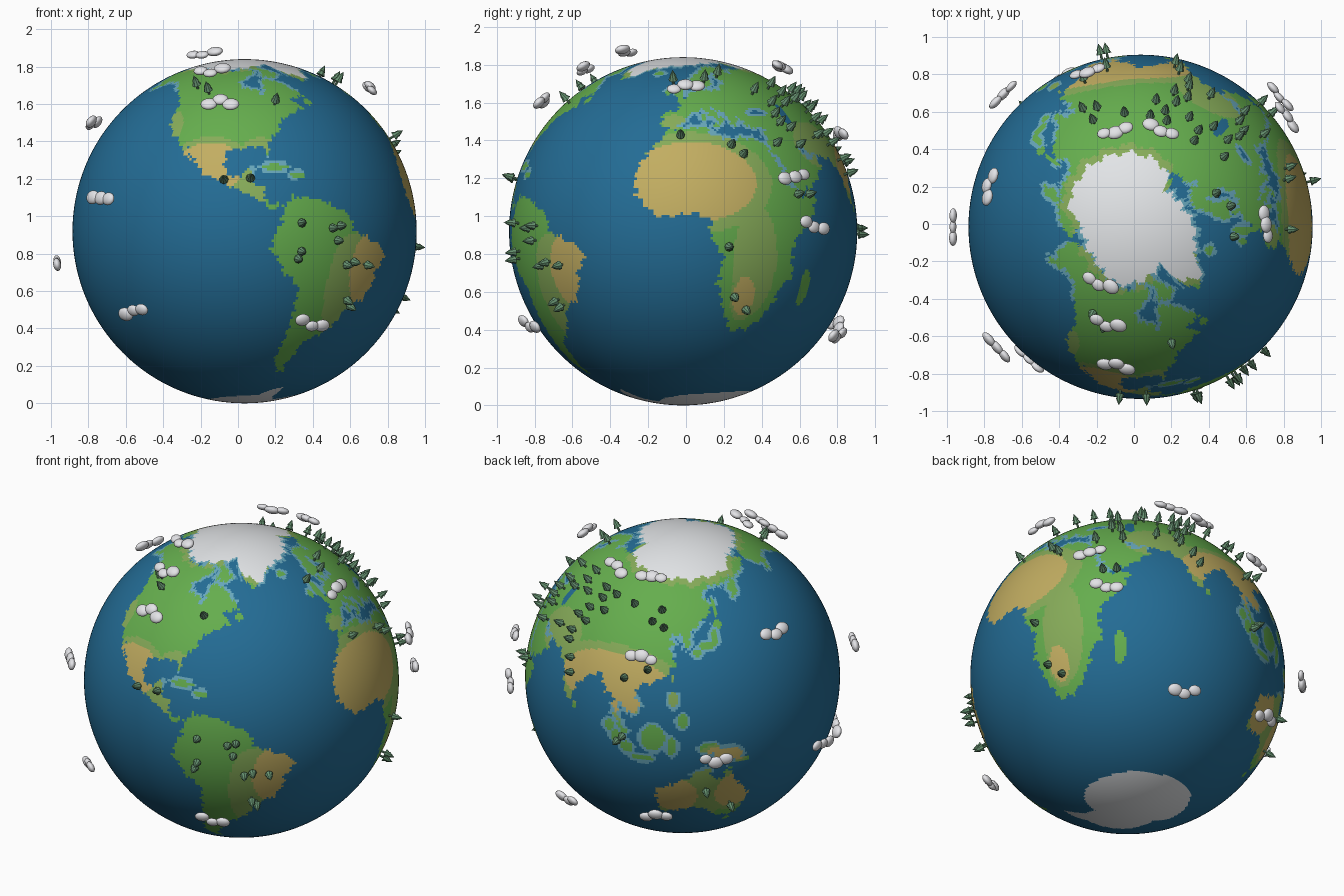
import bpy, bmesh, math, random
from mathutils import Vector, Matrix

random.seed(4)
CENTRE, R = Vector((0.035, -0.015, 0.92)), 0.92


def material(name, rgb):
    m = bpy.data.materials.new(name)
    m.diffuse_color = (*rgb, 1)
    return m


OCEAN, SHALLOW, GREEN, OLIVE, TAN, ICE = range(6)
GLOBE_MATS = [material("ocean blue", (0.017, 0.15, 0.30)),
              material("shallow water", (0.14, 0.39, 0.50)),
              material("grass green", (0.13, 0.42, 0.075)),
              material("dry olive", (0.24, 0.41, 0.10)),
              material("desert tan", (0.54, 0.42, 0.12)),
              material("polar ice", (0.82, 0.84, 0.86))]
TREE_MAT = material("tree green", (0.13, 0.28, 0.16))
CLOUD_MAT = material("cloud white", (0.84, 0.84, 0.87))

# Coarse coast outlines as (lon, lat) profiles
lands = []


def add_land(*c):
    p = list(zip(c[::2], c[1::2]))
    xs, ys = c[::2], c[1::2]
    lands.append((p, min(xs), max(xs), min(ys), max(ys)))


# North and Central America
add_land(-168,66, -156,71, -128,70, -115,68, -95,68, -94,72, -85,69, -82,67, -87,64, -94,60,
         -92,57, -82,55, -80,51, -78,55, -78,62, -70,61, -65,59, -61,56, -56,52, -66,50, -60,46,
         -66,44, -70,42, -74,40, -76,35, -81,31, -80,25, -82,28, -84,30, -90,29, -97,28, -97,22,
         -94,18, -91,19, -90,21, -87,21, -88,16, -83,15, -83,10, -79,9, -77,8, -80,7, -86,11,
         -92,14, -97,16, -105,20, -109,25, -113,31, -110,23, -117,32, -121,35, -124,40,
         -124,48, -130,54, -140,60, -150,60, -158,56, -165,54, -158,58, -165,61)
# Arctic islands and the big northern island
add_land(-62,66, -68,63, -78,64.5, -74,68, -88,72, -125,72, -110,78, -75,82, -80,74)
add_land(-45,60, -54,66, -58,75, -40,83, -18,78, -24,70, -40,65)
# South America
add_land(-77,8, -72,12, -62,10.5, -52,5, -50,0, -44,-2.5, -36,-5.5, -35,-9, -39,-14, -39,-19,
         -42,-23, -48,-26, -53,-33.5, -57,-36.5, -62,-39, -65,-42, -66,-47, -69,-51, -66,-55,
         -71,-54.5, -75,-49, -73,-40, -71.5,-30, -70.5,-18.5, -76,-14, -81,-5.5, -80,-1, -77.5,3)
# Africa
add_land(-6,36, 10,37, 10.5,34, 20,31, 22,33, 32,31, 33.5,28, 37,21, 39,15.5, 43,11.5, 51,12,
         48,4.5, 41,-2, 39,-7, 40.5,-15, 35,-20, 35,-24, 32.5,-27, 30,-31, 26,-34, 19,-34.5,
         15,-27, 12,-17, 13.5,-9, 9,-1, 9.5,4, 4,6.3, -8,4.5, -13,8.5, -17,14, -16.5,20,
         -13,27, -9.5,31)
# Europe
add_land(-9,43, -2,43.5, -1,46, -4,48.5, 2,50.5, 5,53, 8,54, 8,57, 10.5,57, 11,54, 20,54.5,
         24,58, 29,60, 22,61, 25,65, 22,65.5, 17,61.5, 18,59.5, 16,56.5, 13,55.5, 11,59, 6,58,
         5,62, 12,66, 18,70, 27,71, 40,67.5, 34,66.5, 38,64.5, 44,68, 55,68.5, 62,69, 62,36,
         36,36, 31,36.5, 27,37, 26,40, 24,41, 23,38, 22,36.7, 20,40, 19,42, 14,45, 12.5,44.5,
         18,40.5, 16,38, 12,42, 9,44.4, 4,43.4, 3,41.8, 0,39.5, -2,36.8, -5.5,36, -9,37)
# North and east Asia
add_land(60,36, 60,69, 68,69, 75,72, 100,76, 115,73.5, 140,72.5, 160,70, 180,69, 190,66,
         178,62.5, 164,60, 163,56, 157,51, 156,57, 163,61.5, 155,59, 142,59, 136,54.5, 141,52,
         140,48, 132,43, 128,40, 129,36, 126,35, 125,39.5, 121,40, 118,38.5, 122,37, 119,35,
         122,30, 120,26, 115,22.5, 109,21, 100,21, 90,26, 75,33)
# South Asia and Arabia
add_land(45,37, 48,30, 52,27.5, 57,26.5, 62,25, 67,24.5, 70,21, 73,19, 74,14, 77.5,8, 80,13,
         81,16, 87,21, 91,22.5, 94,18, 94,16, 98,16, 98.5,9, 101,3, 104,1.5, 103,5, 100,9,
         100,13, 102,12.5, 105,9, 109,12.5, 106,18, 109,21.5, 110,28, 75,38)
add_land(35,37, 34.5,31, 35,28, 39,21, 43,13, 45,13, 52,16, 59,22.5, 56,26, 51.5,24, 48,30, 46,37)
# Australia
add_land(114,-22, 122,-18, 129,-15, 131,-12, 136,-12, 136,-15.5, 140,-17.5, 142,-11, 146,-19,
         153,-26, 150,-37, 146,-39, 140,-38, 136,-34, 131,-31.5, 124,-33, 115,-34.5)

# Ellipses: lon, lat, half width, half height
ISLANDS = [(-19,65,4,1.3), (-2,53.5,2.3,4), (-8,53,2,1.6), (-79,22,5,1), (-71,19,2.7,1),
           (47,-19,2.4,6.5), (81,7.5,1,1.7), (114,1,4.5,5), (97,4,2,2), (100,0,2,2.5),
           (104,-3.5,2.3,2.3), (110,-7.3,4.5,1), (121,-2,1.7,3.5), (135,-3,4,2), (142,-6,5.5,2.8),
           (147.5,-9,3,1.3), (121.5,16,1.6,3), (125,8,1.8,2.5), (121,23.7,.8,1.5), (131.5,33,1.8,1.3),
           (136,35.5,3.5,1.3), (140,38.5,1.5,3), (143,43.3,2.3,1.6), (143,50,1,4), (146.5,-42,1.7,1.2),
           (-56,48.7,2.3,1.5), (57,73.5,3,3), (14,37.5,1.3,.8), (9,41,.8,1.8)]
SEAS = [(51,42,2.5,5), (35,43,6,2)]
DESERTS = [(3,17,23,14), (22,-22,4,7), (-42,-13,9,13), (-103,22,13,9), (96,20,24,11),
           (122,-25,9,9), (146,-24,8,9), (141,-6,8,4)]
STEPPES = [(25,-10,8,19), (-52,-20,8,19), (62,30,14,9), (-84,30,6,3), (-122,36,5,8),
           (-88,14,7,5), (134,-25,9,14), (-4,39,5,3)]
SHELVES = [(15,62,40,12), (22,38,26,9), (38,21,8,12), (-78,21,10,5), (-78,62,24,14),
           (122,2,32,17), (52,27,7,5), (130,38,14,8), (-150,60,22,9), (150,60,40,10)]
NORTH_ICE = [(-180,70), (-142,71), (-111,69), (-87,72), (-62,76), (-53,67), (-41,63), (-25,70),
             (0,72), (20,74), (40,75), (58,75), (62,70), (75,67), (98,64), (132,62.5), (163,64), (180,70)]
SOUTH_ICE = [(-180,-78), (-150,-77), (-110,-74), (-75,-72), (-66,-67), (-58,-65), (-55,-74), (-40,-78),
             (-20,-73), (0,-70), (50,-67), (90,-66), (130,-66), (155,-69), (170,-72), (180,-78)]


def nearest(ellipses, lon, lat):
    return min(((lon - a) / w) ** 2 + ((lat - b) / h) ** 2 for a, b, w, h in ellipses)


def edge_at(table, lon):
    for (a, p), (b, q) in zip(table, table[1:]):
        if a <= lon <= b:
            return p + (q - p) * (lon - a) / (b - a)
    return table[0][1]


def inside(p, x, y):
    hit = False
    for (x1, y1), (x2, y2) in zip(p, p[1:] + p[:1]):
        if (y1 > y) != (y2 > y) and x < x1 + (y - y1) * (x2 - x1) / (y2 - y1):
            hit = not hit
    return hit


def is_land(lon, lat):
    # small ripple keeps coasts from looking ruled
    x = lon + 0.6 * math.sin(lat * 1.7) + 0.4 * math.sin(lat * 4.1 + lon)
    y = lat + 0.5 * math.sin(lon * 1.3) + 0.3 * math.sin(lon * 3.7)
    for p, x0, x1, y0, y1 in lands:
        if y0 <= y <= y1:
            for xx in (x, x + 360):
                if x0 <= xx <= x1 and inside(p, xx, y):
                    return nearest(SEAS, lon, lat) > 1
    return nearest(ISLANDS, lon, lat) < 1


def surface(lon, lat):
    north = edge_at(NORTH_ICE, lon) + 0.8 * math.sin(lon * 0.37) + 0.5 * math.sin(lon * 0.9)
    if lat > north or lat < edge_at(SOUTH_ICE, lon):
        return ICE
    if is_land(lon, lat):
        dry = nearest(DESERTS, lon, lat)
        if dry < 1:
            return TAN
        if dry < 1.6 or nearest(STEPPES, lon, lat) < 1 or lat > north - 3:
            return OLIVE
        return GREEN
    if lat > north - 1.5:
        return SHALLOW
    if nearest(SHELVES, lon, lat) < 1:
        s = 1.3 / max(0.3, math.cos(math.radians(lat)))
        if any(is_land(lon + a * s, lat + b * 1.3) for a, b in ((1, 0), (-1, 0), (0, 1), (0, -1))):
            return SHALLOW
    return OCEAN


def finish(bm, name, mats):
    me = bpy.data.meshes.new(name)
    bm.to_mesh(me)
    bm.free()
    for m in mats:
        me.materials.append(m)
    ob = bpy.data.objects.new(name, me)
    bpy.context.collection.objects.link(ob)
    ob.location = CENTRE


def frame(lat, lon, r):
    """Matrix on the globe: x east, y north, z outward."""
    a, b = math.radians(lat), math.radians(lon)
    up = Vector((math.cos(a) * math.cos(b), math.cos(a) * math.sin(b), math.sin(a)))
    east = Vector((-math.sin(b), math.cos(b), 0))
    rot = Matrix((east, up.cross(east), up)).transposed().to_4x4()
    return Matrix.Translation(up * r) @ rot


# Globe: faces coloured by longitude and latitude
bm = bmesh.new()
bmesh.ops.create_uvsphere(bm, u_segments=400, v_segments=200, radius=R)
for f in bm.faces:
    c = f.calc_center_median().normalized()
    f.material_index = surface(math.degrees(math.atan2(c.y, c.x)), math.degrees(math.asin(c.z)))
    f.smooth = True
finish(bm, "globe", GLOBE_MATS)

# Trees: trunk and two stacked cones, as (lat, lon)
AMERICAN_TREES = [(56,-119), (53,-110), (47.5,-75), (17,-97), (17.5,-88), (2.7,-71), (1,-60), (-3,-58),
                  (1.8,-57), (-6.6,-71), (-9,-72), (-11,-54), (-10,-51), (-11,-45), (-23,-51), (-25,-49)]
AFRICAN_TREES = [(-5,15), (-21.6,18), (-26,23), (32.5,-1), (29,18), (25.6,22), (12,41), (12,46),
                 (62,24), (58.5,13), (58,-6), (29.6,37), (29,48)]
ASIAN_TREES = [(45.7,54), (47.5,66), (51,85), (37.6,43), (41,42.6), (35.4,47), (39,70), (44,83),
               (32.5,62), (29.6,72), (19,78), (44,110), (48.7,114), (49.5,98), (42,116), (22.5,102),
               (26.5,111), (-1,101), (1,103), (-21,134), (-30,145), (50.6,59), (52,76), (48,78),
               (38,76), (33,71), (24,76), (43,74), (46,45), (52,40), (55,58)]
bm = bmesh.new()
for lat, lon in AMERICAN_TREES + AFRICAN_TREES + ASIAN_TREES:
    base = frame(lat, lon, R)
    for z, h, r1, r2 in ((-0.005, 0.04, 0.007, 0.006), (0.025, 0.04, 0.025, 0.006), (0.048, 0.037, 0.019, 0)):
        bmesh.ops.create_cone(bm, cap_ends=True, segments=8, radius1=r1, radius2=r2, depth=h,
                              matrix=base @ Matrix.Translation((0, 0, z + h / 2)))
finish(bm, "trees", [TREE_MAT])

# Clouds: three flattened puffs each, as (lat, lon)
CLOUDS = [(69,-126), (57.4,-109), (42.8,-100), (35,165), (10,-140), (-10,180), (-25,-130), (-29,-66),
          (48,1), (58,78), (59.5,105), (31,109), (17,37), (1.5,43), (-33,73), (-5,136), (-29,115)]
bm = bmesh.new()
for lat, lon in CLOUDS:
    for i in (-1, 0, 1):
        size = random.uniform(0.85, 1.1)
        offset = (i * 0.06, random.uniform(-0.025, 0.025), random.uniform(-0.006, 0.006))
        m = frame(lat, lon, 1.02) @ Matrix.Translation(offset)
        m = m @ Matrix.Diagonal((0.043 * size, 0.035 * size, 0.021 * size, 1))
        bmesh.ops.create_uvsphere(bm, u_segments=16, v_segments=10, radius=1, matrix=m)
for f in bm.faces:
    f.smooth = True
finish(bm, "clouds", [CLOUD_MAT])
